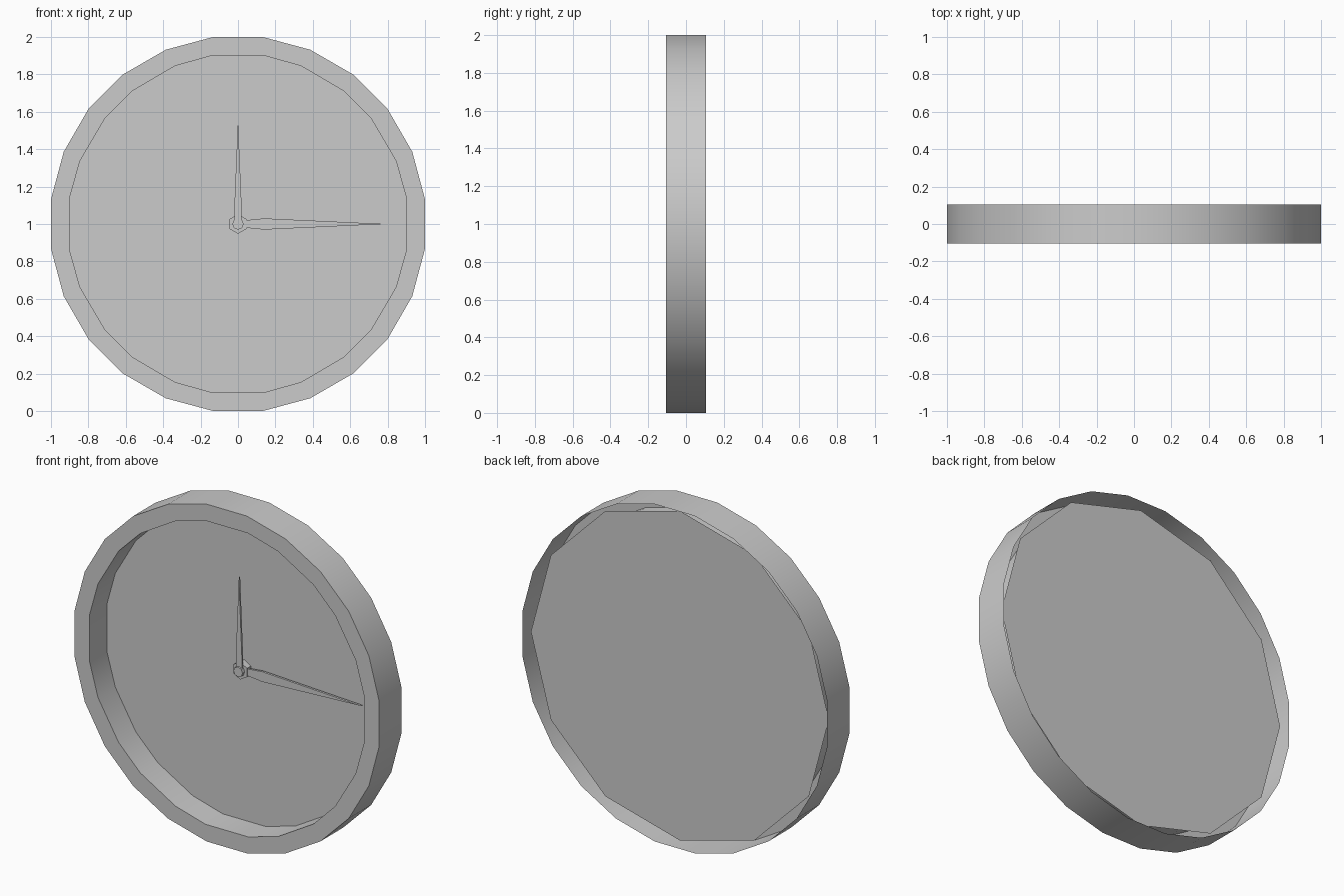
import bpy, bmesh
from math import sin, cos, pi, radians

if "Cube" in bpy.data.objects:
    bpy.data.objects.remove(bpy.data.objects["Cube"])

CZ = 1.0  # height of the dial centre


def finish(name, bm, smooth=False):
    bmesh.ops.recalc_face_normals(bm, faces=bm.faces)
    me = bpy.data.meshes.new(name)
    bm.to_mesh(me)
    bm.free()
    ob = bpy.data.objects.new(name, me)
    bpy.context.collection.objects.link(ob)
    if smooth:
        bpy.ops.object.select_all(action='DESELECT')
        ob.select_set(True)
        bpy.context.view_layer.objects.active = ob
        bpy.ops.object.shade_smooth_by_angle(angle=radians(35))
    return ob


def polygon(n, r, turn=0.0):
    return [(r * sin(turn + 2 * pi * i / n), r * cos(turn + 2 * pi * i / n)) for i in range(n)]


def loop(bm, pts, y):
    return [bm.verts.new((x, y, CZ + z)) for x, z in pts]


def bridge(bm, a, b):
    n = len(a)
    for i in range(n):
        bm.faces.new((a[i], a[(i + 1) % n], b[(i + 1) % n], b[i]))


def slab(name, pts, y0, y1):
    bm = bmesh.new()
    a, b = loop(bm, pts, y0), loop(bm, pts, y1)
    bridge(bm, a, b)
    bm.faces.new(a)
    bm.faces.new(b)
    return finish(name, bm)


# Case: outer wall, flat front rim and recess wall, open at the back
outer = polygon(24, 1 / cos(pi / 24), pi / 24)
octant = [(0.14, 0.9), (0.337, 0.845), (0.567, 0.71)]
quarter = octant + [(z, x) for x, z in reversed(octant)]
inner = []
for k in range(4):
    c, s = round(cos(k * pi / 2)), round(sin(k * pi / 2))
    inner += [(x * c + z * s, z * c - x * s) for x, z in quarter]
bm = bmesh.new()
rings = [loop(bm, outer, 0.105), loop(bm, outer, -0.105),
         loop(bm, inner, -0.105), loop(bm, inner, 0.057)]
for a, b in zip(rings, rings[1:]):
    bridge(bm, a, b)
finish("clock_case", bm, smooth=True)

# Dial: coarse twelve-sided plate, also seen from the back
bm = bmesh.new()
bm.faces.new(loop(bm, polygon(12, 0.977), 0.057))
finish("dial", bm)

# Centre hub and pin
slab("hub", polygon(6, 0.052), 0.02, 0.057)
slab("hub_pin", polygon(8, 0.03), 0.0, 0.04)

# Hands: tapered thin blades
slab("short_hand", [(-0.02, 0.01), (-0.02, 0.08), (0, 0.56), (0.02, 0.08), (0.02, 0.01)], 0.008, 0.02)
slab("long_hand", [(0.02, 0.018), (0.14, 0.03), (0.79, 0), (0.14, -0.03), (0.02, -0.018)], 0.025, 0.038)
